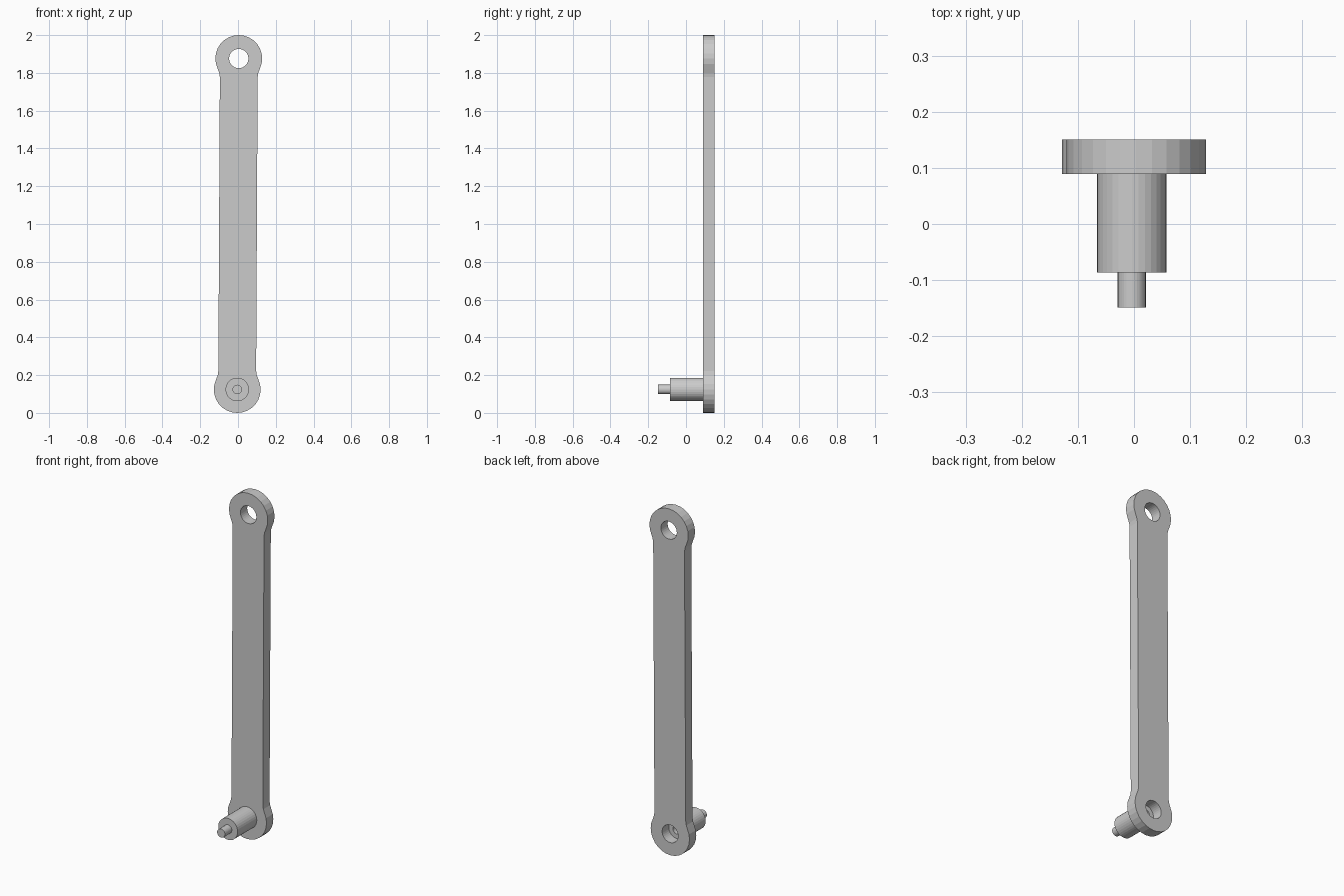
import bpy, bmesh
from math import sin, cos, pi, radians

if "Cube" in bpy.data.objects:
    bpy.data.objects.remove(bpy.data.objects["Cube"])

R, HOLE = 0.124, 0.051
X_OFF = 0.004              # slight lean of the link
Z_LOW, Z_HIGH = R, 2 - R
Y_MID, HALF_T = 0.12, 0.031


def arc(cx, cz, r, a0, a1, n):
    return [(cx + r * cos(a0 + (a1 - a0) * i / n),
             cz + r * sin(a0 + (a1 - a0) * i / n)) for i in range(n + 1)]


def add_loop(curve, pts):
    s = curve.splines.new('POLY')
    s.points.add(len(pts) - 1)
    for p, (x, z) in zip(s.points, pts):
        p.co = (x, z, 0, 1)
    s.use_cyclic_u = True


# Half outline: rounded eye with concave necks into the straight shank
def eye_end():
    neck = [(0.1, -0.098), (0.1035, -0.076)]
    pts = list(neck)
    pts += arc(0, 0, R, radians(-26), radians(206), 18)
    pts += [(-x, z) for x, z in reversed(neck)]
    return pts


top = [(x + X_OFF, z + Z_HIGH) for x, z in eye_end()]
bottom = [(-x - X_OFF, -z + Z_LOW) for x, z in eye_end()]

# Link bar: filled outline with an eye hole at each end, extruded
cu = bpy.data.curves.new("link_bar", 'CURVE')
cu.dimensions = '2D'
cu.fill_mode = 'BOTH'
cu.extrude = HALF_T
add_loop(cu, top + bottom)
for cx, cz in ((X_OFF, Z_HIGH), (-X_OFF, Z_LOW)):
    add_loop(cu, arc(cx, cz, HOLE, 0, 2 * pi, 32)[:-1])
bar = bpy.data.objects.new("link_bar", cu)
bpy.context.collection.objects.link(bar)
bar.location = (0, Y_MID, 0)
bar.rotation_euler = (pi / 2, 0, 0)
bpy.context.view_layer.objects.active = bar
bar.select_set(True)
bpy.ops.object.convert(target='MESH')
bar = bpy.context.object
bm = bmesh.new()
bm.from_mesh(bar.data)
bmesh.ops.remove_doubles(bm, verts=bm.verts, dist=1e-5)
bmesh.ops.recalc_face_normals(bm, faces=bm.faces)
bm.to_mesh(bar.data)
bm.free()
for p in bar.data.polygons:
    p.use_smooth = False

# Stepped pin: (radius, y) profile spun round the lower eye
profile = [(0, -0.149), (0.025, -0.149), (0.025, -0.086), (0.062, -0.086),
           (0.062, 0.09), (0.025, 0.09), (0.025, 0.05), (0, 0.05)]
bm = bmesh.new()
vs = [bm.verts.new((r, y, 0)) for r, y in profile]
es = [bm.edges.new(pair) for pair in zip(vs, vs[1:])]
bmesh.ops.spin(bm, geom=vs + es, cent=(0, 0, 0), axis=(0, 1, 0),
               angle=2 * pi, steps=32)
bmesh.ops.remove_doubles(bm, verts=bm.verts, dist=1e-5)
bmesh.ops.recalc_face_normals(bm, faces=bm.faces)
me = bpy.data.meshes.new("stepped_pin")
bm.to_mesh(me)
bm.free()
pin = bpy.data.objects.new("stepped_pin", me)
pin.location = (-X_OFF, 0, Z_LOW)
bpy.context.collection.objects.link(pin)
